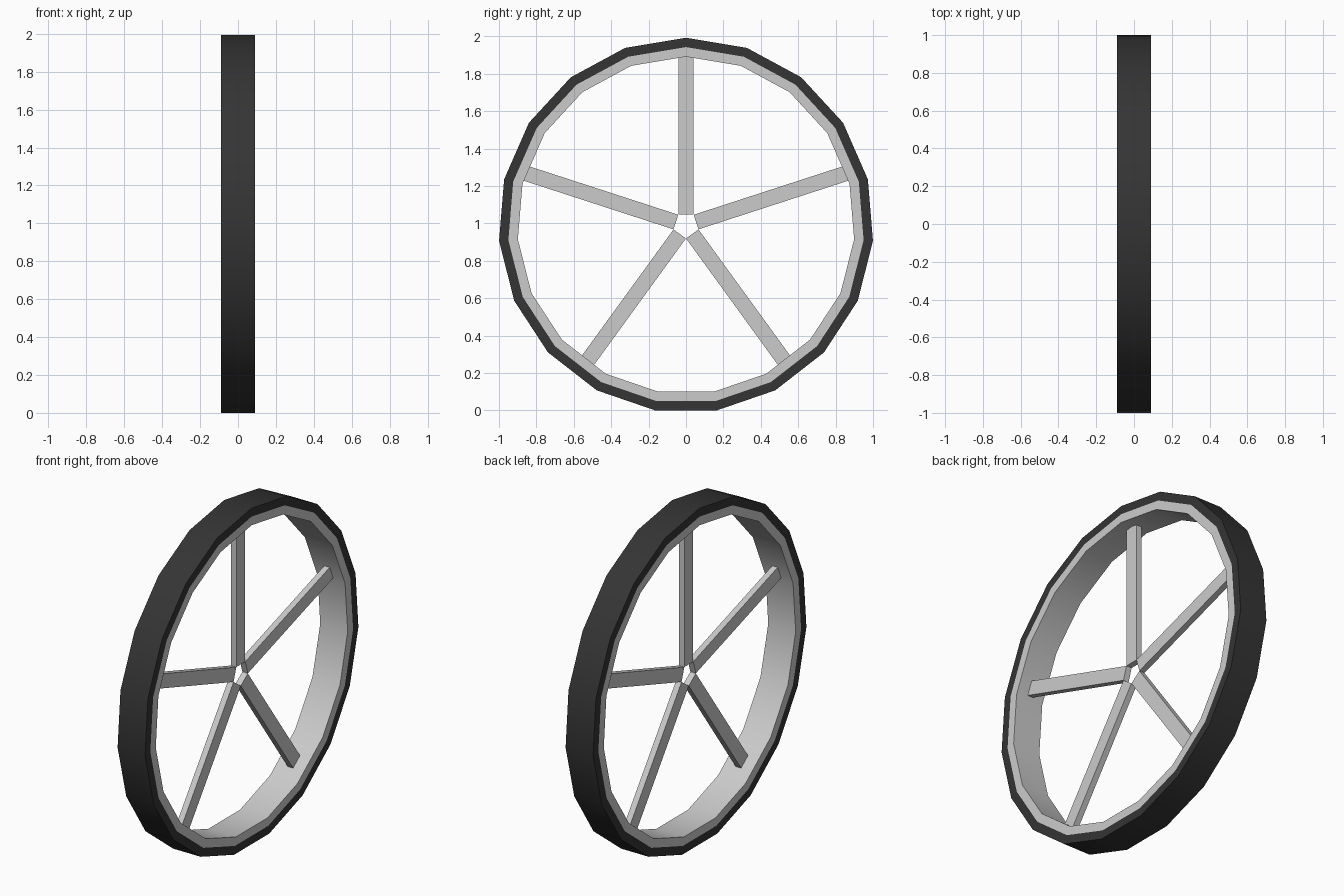
import bpy, bmesh
from math import sin, cos, pi
from mathutils import Matrix

if "Cube" in bpy.data.objects:
    bpy.data.objects.remove(bpy.data.objects["Cube"])

SIDES = 19
R = 1.003                      # outer tyre radius
CZ = R * cos(pi / SIDES)       # hub height, flat facet on the ground
HALF_W = 0.09


def finish(name, bm, material=None):
    bmesh.ops.recalc_face_normals(bm, faces=bm.faces)
    mesh = bpy.data.meshes.new(name)
    bm.to_mesh(mesh)
    bm.free()
    obj = bpy.data.objects.new(name, mesh)
    bpy.context.collection.objects.link(obj)
    obj.location.z = CZ
    if material:
        mesh.materials.append(material)
    return obj


def ring(name, outer, inner, material=None):
    """Rectangular section swept around the x axis, one vertex at the top."""
    bm = bmesh.new()
    section = [(-HALF_W, outer), (HALF_W, outer), (HALF_W, inner), (-HALF_W, inner)]
    loops = []
    for i in range(SIDES):
        a = 2 * pi * i / SIDES
        loops.append([bm.verts.new((x, r * sin(a), r * cos(a))) for x, r in section])
    for i in range(SIDES):
        p, q = loops[i], loops[(i + 1) % SIDES]
        for j in range(4):
            k = (j + 1) % 4
            bm.faces.new((p[j], p[k], q[k], q[j]))
    obj = finish(name, bm, material)
    bpy.ops.object.select_all(action='DESELECT')
    obj.select_set(True)
    bpy.context.view_layer.objects.active = obj
    bpy.ops.object.shade_smooth_by_angle(angle=pi / 6)
    return obj


def spoke(name, angle, start=0.057, end=0.91, width=0.082, depth=0.036):
    bm = bmesh.new()
    bmesh.ops.create_cube(bm, size=1, matrix=Matrix.Translation((0, 0, (start + end) / 2))
                          @ Matrix.Diagonal((depth, width, end - start, 1)))
    bmesh.ops.rotate(bm, verts=bm.verts, matrix=Matrix.Rotation(angle, 3, 'X'))
    return finish(name, bm)


rubber = bpy.data.materials.new("rubber")
rubber.diffuse_color = (0.035, 0.035, 0.035, 1)
rubber.use_nodes = True
rubber.node_tree.nodes["Principled BSDF"].inputs["Base Color"].default_value = rubber.diffuse_color

# Tyre and rim, flush on both sides
ring("tyre", R, 0.953, rubber)
ring("rim", 0.953, 0.902)

# Five spokes meeting around an open centre
for n in range(5):
    spoke(f"spoke_{n + 1}", 2 * pi * n / 5)
